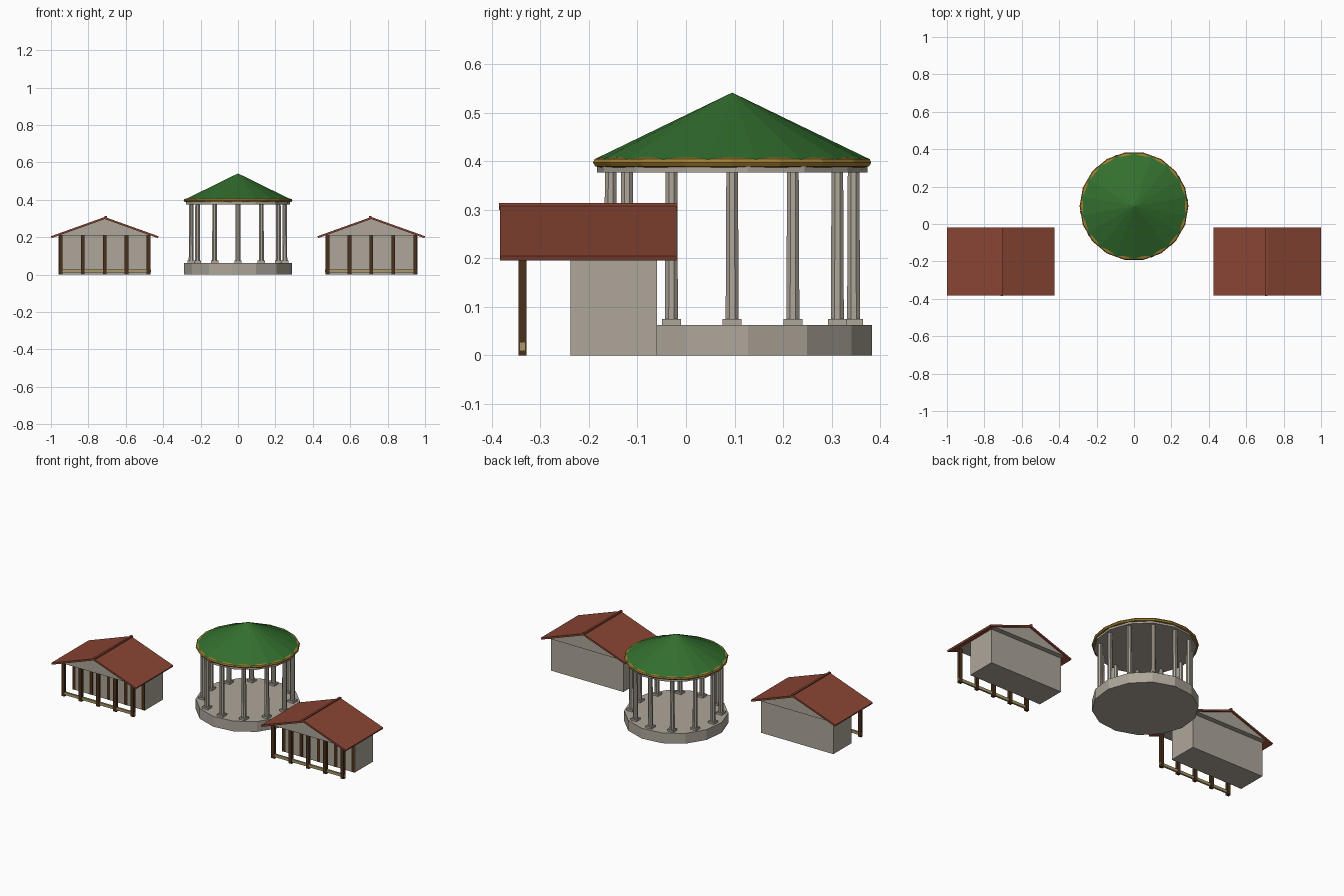
import bpy
import bmesh
from math import radians, cos, sin, pi

old = bpy.data.objects.get("Cube")
if old:
    bpy.data.objects.remove(old, do_unlink=True)


def material(name, r, g, b):
    m = bpy.data.materials.new(name)
    m.use_nodes = True
    m.diffuse_color = (r, g, b, 1)
    m.node_tree.nodes["Principled BSDF"].inputs["Base Color"].default_value = (r, g, b, 1)
    return m


STONE = material("warm grey stone", 0.42, 0.38, 0.32)
GREEN = material("green roofing", 0.033, 0.16, 0.028)
GOLD = material("gold trim", 0.36, 0.21, 0.03)
RED = material("red tile", 0.25, 0.058, 0.034)
WOOD = material("dark brown wood", 0.07, 0.03, 0.011)
TAN = material("tan wood", 0.4, 0.32, 0.14)


def finish(name, bm, mat):
    bmesh.ops.recalc_face_normals(bm, faces=bm.faces)
    mesh = bpy.data.meshes.new(name)
    bm.to_mesh(mesh)
    bm.free()
    mesh.materials.append(mat)
    obj = bpy.data.objects.new(name, mesh)
    bpy.context.collection.objects.link(obj)
    return obj


def box(name, x, y, z, mat):
    """Box from (min, max) pairs."""
    bm = bmesh.new()
    bmesh.ops.create_cube(bm, size=1)
    for v in bm.verts:
        v.co = [lo + (c + 0.5) * (hi - lo) for c, (lo, hi) in zip(v.co, (x, y, z))]
    return finish(name, bm, mat)


def extrude_y(name, profile, y0, y1, mat):
    """Extrude an x-z outline along y."""
    bm = bmesh.new()
    face = bm.faces.new([bm.verts.new((x, y0, z)) for x, z in profile])
    new = bmesh.ops.extrude_face_region(bm, geom=[face])["geom"]
    verts = [g for g in new if isinstance(g, bmesh.types.BMVert)]
    bmesh.ops.translate(bm, verts=verts, vec=(0, y1 - y0, 0))
    return finish(name, bm, mat)


def lathe(name, profile, sides, centre, mat, turn=0.0):
    """Closed faceted solid from (radius, z) rings, capped at both ends."""
    bm = bmesh.new()
    rings = []
    for r, z in profile:
        if r == 0:
            rings.append([bm.verts.new((centre[0], centre[1], z))] * sides)
            continue
        angles = [turn + 2 * pi * i / sides for i in range(sides)]
        rings.append([bm.verts.new((centre[0] + r * cos(a), centre[1] + r * sin(a), z))
                      for a in angles])
    for low, high in zip(rings, rings[1:]):
        for i in range(sides):
            j = (i + 1) % sides
            corners = [low[i], low[j], high[j], high[i]]
            bm.faces.new(list(dict.fromkeys(corners)))
    for ring in (rings[0], rings[-1]):
        if ring[0] is not ring[1]:
            bm.faces.new(ring)
    return finish(name, bm, mat)


# Round pavilion: floor, columns, entablature, rim and roof
MID = (0, 0.095)
lathe("pavilion_floor", [(0.29, 0), (0.29, 0.063)], 14, MID, STONE, radians(-45))
for i in range(12):
    a = 2 * pi * i / 12
    cx, cy = 0.25 * cos(a), MID[1] + 0.25 * sin(a)
    box(f"column_plinth_{i}", (cx - 0.0195, cx + 0.0195), (cy - 0.0195, cy + 0.0195),
        (0.062, 0.075), STONE)
    lathe(f"column_{i}", [(0.0145, 0.074), (0.013, 0.378)], 8, (cx, cy), STONE, pi / 8)
lathe("entablature", [(0.28, 0.376), (0.28, 0.392)], 14, MID, STONE, radians(-45))
lathe("roof_rim", [(0.276, 0.387), (0.286, 0.389), (0.291, 0.397), (0.287, 0.404), (0.276, 0.407)],
      18, MID, GOLD)
lathe("pavilion_roof", [(0.285, 0.403), (0, 0.541)], 18, MID, GREEN, pi / 18)


# Two mirrored side houses
ROOF = [(-0.2875, 0.205), (0, 0.308), (0.2875, 0.205),
        (0.284, 0.195), (0, 0.297), (-0.284, 0.195)]
GABLE = [(-0.243, 0.21), (0.243, 0.21), (0, 0.297)]

for side, s in (("left", 1), ("right", -1)):
    c = 0.7125 * s
    box(f"{side}_house_walls", (c - 0.246, c + 0.246), (-0.237, -0.06), (0, 0.21), STONE)
    extrude_y(f"{side}_house_gable", [(c + x, z) for x, z in GABLE], -0.36, -0.03, STONE)
    extrude_y(f"{side}_house_roof", [(c + x, z) for x, z in ROOF], -0.383, -0.02, RED)
    ridge = c - 0.005 * s
    box(f"{side}_ridge_cap", (ridge - 0.006, ridge + 0.006), (-0.385, -0.018),
        (0.299, 0.314), RED)
    # Porch posts, wall posts and bottom rail
    for i in range(5):
        px = c + 0.1175 * (i - 2)
        for kind, y0, y1 in (("porch", -0.345, -0.328), ("wall", -0.238, -0.23)):
            box(f"{side}_{kind}_post_{i}", (px - 0.0105, px + 0.0105), (y0, y1),
                (0, 0.211), WOOD)
    box(f"{side}_porch_rail", (c - 0.2475, c + 0.2475), (-0.342, -0.331), (0.01, 0.027), TAN)
